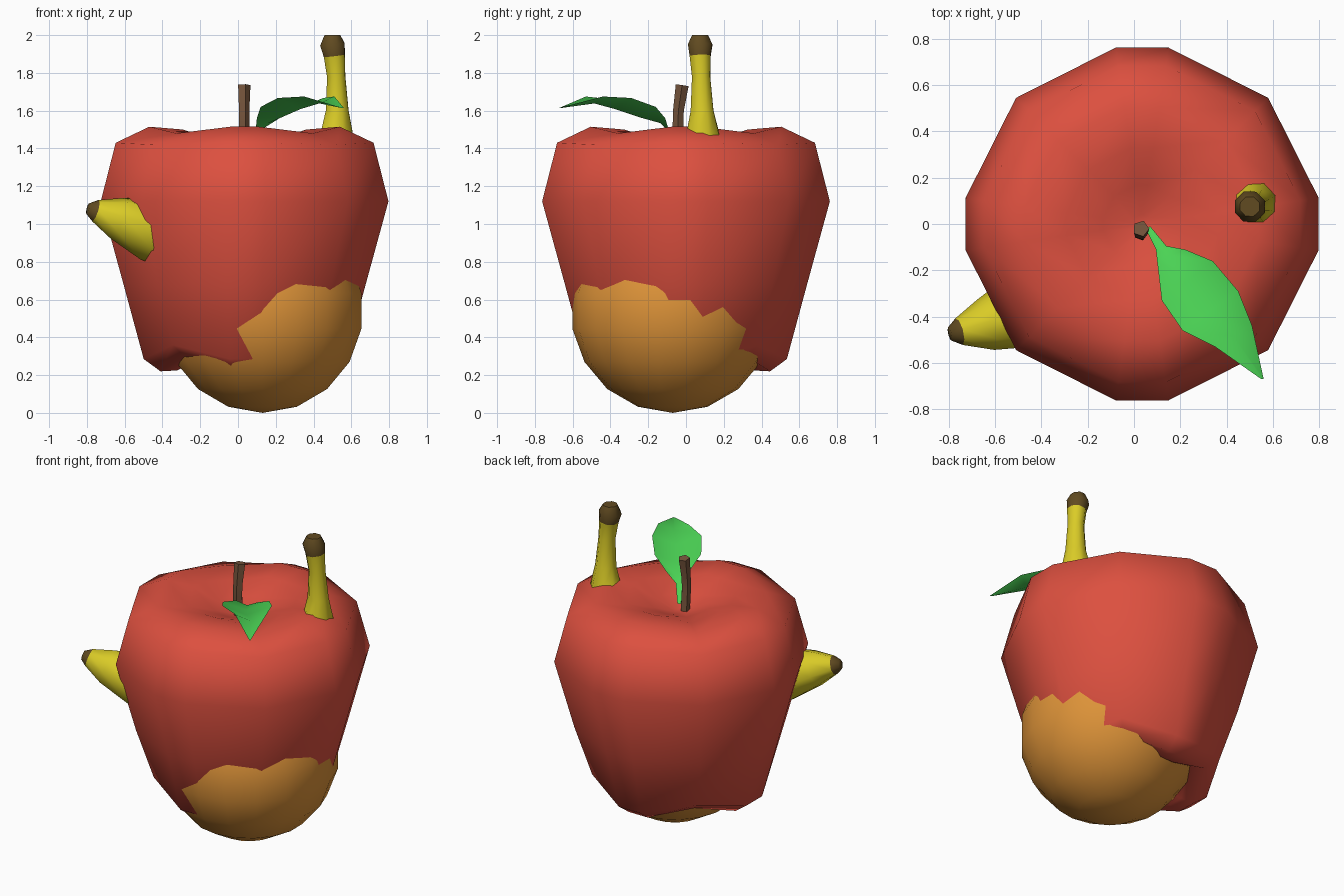
import bpy, bmesh, math
from mathutils import Vector

if "Cube" in bpy.data.objects:
    bpy.data.objects.remove(bpy.data.objects["Cube"])


def material(name, rgb):
    m = bpy.data.materials.new(name)
    m.diffuse_color = (*rgb, 1)
    m.use_nodes = True
    m.node_tree.nodes["Principled BSDF"].inputs["Base Color"].default_value = m.diffuse_color
    return m


RED = material("red_skin", (0.72, 0.08, 0.05))
ORANGE = material("orange_skin", (0.72, 0.29, 0.04))
YELLOW = material("yellow_skin", (0.70, 0.60, 0.02))
DARK = material("dark_brown", (0.12, 0.07, 0.015))
BROWN = material("stem_brown", (0.18, 0.09, 0.045))
GREEN = material("leaf_green", (0.07, 0.65, 0.09))


def make(name, verts, faces, mats, indices=None, angle=60):
    me = bpy.data.meshes.new(name)
    me.from_pydata(verts, [], faces)
    for m in mats:
        me.materials.append(m)
    for p in me.polygons:
        p.use_smooth = True
        if indices:
            p.material_index = indices[p.index]
    ob = bpy.data.objects.new(name, me)
    bpy.context.collection.objects.link(ob)
    me.set_sharp_from_angle(angle=math.radians(angle))
    return ob


def skin(rings):
    """Quads between successive closed rings, with end caps."""
    n = len(rings[0])
    verts = [v for r in rings for v in r]
    faces = [(k * n + i, k * n + (i + 1) % n, (k + 1) * n + (i + 1) % n, (k + 1) * n + i)
             for k in range(len(rings) - 1) for i in range(n)]
    faces.append(tuple(reversed(range(n))))
    faces.append(tuple(range((len(rings) - 1) * n, len(rings) * n)))
    return verts, faces


def tube(name, path, sides, mats, dark_segments=()):
    """Round tube along (x, y, z, radius) points."""
    pts = [Vector(p[:3]) for p in path]
    rings, u = [], Vector((0.3, -1, 0.1))
    for i, p in enumerate(pts):
        t = (pts[min(i + 1, len(pts) - 1)] - pts[max(i - 1, 0)]).normalized()
        u = (u - t * u.dot(t)).normalized()
        w = t.cross(u)
        rings.append([p + path[i][3] * (u * math.cos(a) + w * math.sin(a))
                      for a in (2 * math.pi * k / sides for k in range(sides))])
    verts, faces = skin(rings)
    idx = [1 if f // sides in dark_segments else 0 for f in range(len(faces) - 2)]
    idx += [len(mats) - 1] * 2
    return make(name, verts, faces, mats, idx)


# Apple: lathe with four lobes; radius, z on the lobes, z on the diagonals
profile = [(0.03, 0.36, 0.36), (0.20, 0.31, 0.36), (0.36, 0.225, 0.32), (0.45, 0.22, 0.30),
           (0.54, 0.285, 0.36), (0.648, 0.68, 0.68), (0.77, 1.12, 1.12), (0.69, 1.43, 1.42),
           (0.51, 1.515, 1.48), (0.33, 1.50, 1.465), (0.17, 1.44, 1.43), (0.04, 1.39, 1.39)]
angles = [q + d for q in (0, 90, 180, 270) for d in (-8.5, 8.5, 45)]
rings = [[(0.035 + r * math.cos(math.radians(a)), r * math.sin(math.radians(a)),
           zd if a % 90 == 45 else zl) for a in angles] for r, zl, zd in profile]
make("apple", *skin(rings), [RED], angle=75)

# Apple stem
tube("apple_stem", [(0.03, -0.03, 1.37, 0.03), (0.03, -0.042, 1.52, 0.03),
                    (0.03, -0.04, 1.60, 0.03), (0.03, -0.02, 1.735, 0.036)], 5, [BROWN])

# Leaf: rows of left edge, sunken midrib, right edge
rows = [((0.05, -0.02), (0.07, -0.01), 1.43), ((0.095, -0.11), (0.14, -0.095), 1.51),
        ((0.10, -0.16), (0.22, -0.11), 1.56), ((0.12, -0.33), (0.34, -0.16), 1.62),
        ((0.21, -0.46), (0.45, -0.29), 1.667), ((0.35, -0.53), (0.51, -0.44), 1.675),
        ((0.55, -0.67), (0.56, -0.67), 1.615)]
verts, faces = [], []
for (ax, ay), (bx, by), z in rows:
    sink = 0.2 * math.hypot(ax - bx, ay - by)
    verts += [(ax, ay, z), ((ax + bx) / 2, (ay + by) / 2, z - sink), (bx, by, z)]
for k in range(len(rows) - 1):
    for c in (0, 1):
        i = 3 * k + c
        faces.append((i, i + 3, i + 4, i + 1))
make("leaf", verts, faces, [GREEN])

# Banana: curves through the apple, showing its tip and its stalk
tube("banana", [(-0.795, -0.475, 1.08, 0.03), (-0.755, -0.465, 1.07, 0.06),
                (-0.64, -0.435, 1.03, 0.115), (-0.48, -0.38, 0.97, 0.165),
                (-0.12, -0.18, 0.88, 0.20), (0.25, 0.02, 0.98, 0.20),
                (0.46, 0.08, 1.22, 0.16), (0.525, 0.09, 1.45, 0.10),
                (0.525, 0.085, 1.60, 0.065), (0.52, 0.08, 1.78, 0.052),
                (0.51, 0.075, 1.89, 0.06), (0.50, 0.075, 1.95, 0.07),
                (0.50, 0.075, 2.0, 0.045)], 8, [YELLOW, DARK], (0, 10, 11))

# Orange: low-poly sphere pushing out of the apple's base
bm = bmesh.new()
bmesh.ops.create_uvsphere(bm, u_segments=18, v_segments=9, radius=0.54)
bmesh.ops.translate(bm, verts=bm.verts, vec=(0.13, -0.07, 0.54))
me = bpy.data.meshes.new("orange")
bm.to_mesh(me)
bm.free()
me.materials.append(ORANGE)
for p in me.polygons:
    p.use_smooth = True
ob = bpy.data.objects.new("orange", me)
bpy.context.collection.objects.link(ob)
